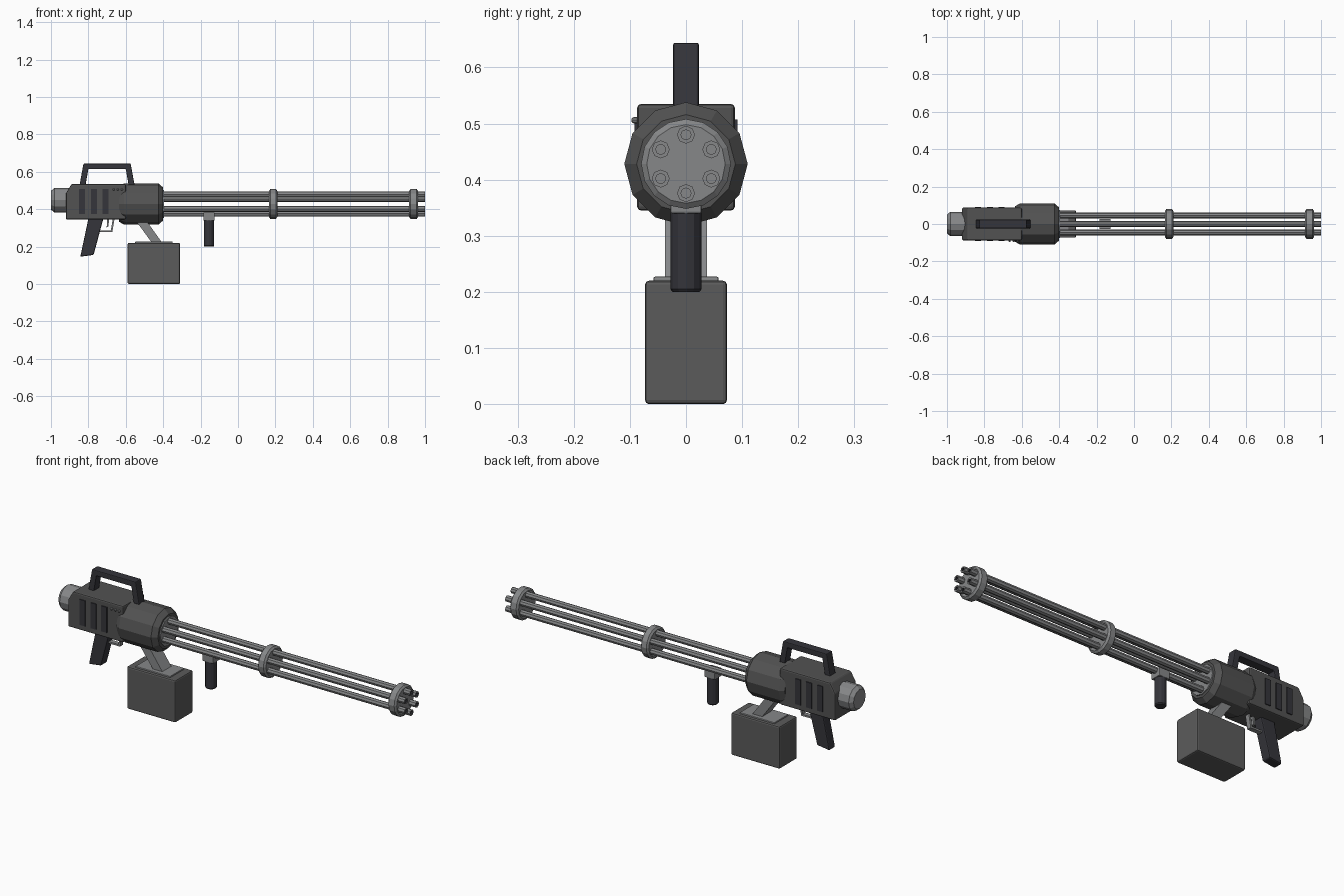
import bpy, bmesh, math
from mathutils import Vector, Matrix

cube = bpy.data.objects.get("Cube")
if cube:
    bpy.data.objects.remove(cube)


def material(name, r, g, b):
    m = bpy.data.materials.new(name)
    m.use_nodes = True
    m.diffuse_color = (r, g, b, 1)
    m.node_tree.nodes["Principled BSDF"].inputs["Base Color"].default_value = (r, g, b, 1)
    return m


DARK = material("dark grey paint", 0.085, 0.085, 0.085)
BOX = material("ammo box grey", 0.105, 0.105, 0.105)
METAL = material("light metal", 0.24, 0.245, 0.25)
BLACK = material("black rubber", 0.035, 0.035, 0.043)
AXIS_Z = 0.428


def finish(name, bm, mats, bevel=0):
    bmesh.ops.recalc_face_normals(bm, faces=bm.faces[:])
    me = bpy.data.meshes.new(name)
    bm.to_mesh(me)
    bm.free()
    for m in mats:
        me.materials.append(m)
    ob = bpy.data.objects.new(name, me)
    bpy.context.collection.objects.link(ob)
    if bevel:
        mod = ob.modifiers.new("Bevel", "BEVEL")
        mod.width = bevel
        mod.segments = 2
        mod.limit_method = "ANGLE"
    return ob


def prism(name, outline, half, mat, bevel=0.0, y=0.0):
    """Side outline (x, z) pulled to a width of two halves across y."""
    bm = bmesh.new()
    face = bm.faces.new([bm.verts.new((x, y - half, z)) for x, z in outline])
    ext = bmesh.ops.extrude_face_region(bm, geom=[face])
    verts = [v for v in ext["geom"] if isinstance(v, bmesh.types.BMVert)]
    bmesh.ops.translate(bm, verts=verts, vec=(0, 2 * half, 0))
    return finish(name, bm, [mat], bevel)


def block(name, x0, x1, z0, z1, half, mat, bevel=0.0, y=0.0):
    return prism(name, [(x0, z0), (x1, z0), (x1, z1), (x0, z1)], half, mat, bevel, y)


def turned(name, profile, sides, mats, centre=(0, 0, AXIS_Z), rot=None, dark_bore=False):
    """Profile of (length, radius) turned about the x axis."""
    bm = bmesh.new()
    rings = []
    for x, r in profile:
        turn = [2 * math.pi * k / sides for k in range(sides)]
        rings.append([bm.verts.new((x, r * math.cos(a), r * math.sin(a))) for a in turn])
    for a, b in zip(rings, rings[1:]):
        for k in range(sides):
            n = (k + 1) % sides
            bm.faces.new((a[k], a[n], b[n], b[k]))
    bm.faces.new(rings[0])
    bm.faces.new(rings[-1])
    if dark_bore:
        for f in bm.faces:
            inner = all(math.hypot(v.co.y, v.co.z) < 0.0105 for v in f.verts)
            f.material_index = 1 if inner else 0
    if rot:
        bmesh.ops.rotate(bm, verts=bm.verts[:], matrix=rot)
    bmesh.ops.translate(bm, verts=bm.verts[:], vec=Vector(centre))
    return finish(name, bm, mats)


# Receiver, motor and drum
prism("receiver", [(-0.92, 0.345), (-0.60, 0.345), (-0.60, 0.535), (-0.89, 0.535), (-0.92, 0.485)],
      0.087, DARK, 0.007)
turned("motor", [(-1.0, 0.05), (-0.982, 0.065), (-0.88, 0.065)], 12, [METAL], (0, 0, 0.448))
turned("drum", [(-0.635, 0.095), (-0.61, 0.11), (-0.425, 0.11), (-0.40, 0.088)], 12, [DARK])
turned("barrel_hub", [(-0.41, 0.078), (-0.395, 0.075)], 12, [METAL])

# Side vents and bolts
for side, label in ((-1, "right"), (1, "left")):
    for i in range(3):
        x = -0.85 + i * 0.063
        block(f"{label}_vent_{i + 1}", x, x + 0.032, 0.374, 0.507, 0.003, BLACK, 0, side * 0.0885)
to_side = Matrix.Rotation(-math.pi / 2, 3, "Z")
for i in range(3):
    turned(f"bolt_{i + 1}", [(0, 0.006), (0.007, 0.006), (0.011, 0.003)], 8, [METAL],
           (-0.665 + i * 0.022, -0.086, 0.506), to_side)

# Six hollow barrels
for k in range(6):
    a = math.radians(30 + 60 * k)
    turned(f"barrel_{k + 1}", [(-0.42, 0.016), (1.0, 0.016), (1.0, 0.009), (0.96, 0.009)], 8,
           [METAL, BLACK], (0, 0.052 * math.cos(a), AXIS_Z + 0.052 * math.sin(a)), None, True)

# Barrel clamps
for name, x0, x1 in (("middle_clamp", 0.165, 0.21), ("muzzle_clamp", 0.915, 0.963)):
    turned(name, [(x0, 0.07), (x0 + 0.008, 0.08), (x1 - 0.008, 0.08), (x1, 0.07)], 16, [METAL])

# Carry handle
prism("carry_handle", [(-0.847, 0.53), (-0.826, 0.644), (-0.574, 0.644), (-0.553, 0.53),
                       (-0.585, 0.53), (-0.6, 0.615), (-0.8, 0.615), (-0.815, 0.53)],
      0.023, BLACK, 0.004)

# Pistol grip, trigger and guard
prism("pistol_grip", [(-0.80, 0.35), (-0.72, 0.35), (-0.772, 0.156), (-0.843, 0.146)], 0.026, BLACK, 0.006)
prism("trigger_guard", [(-0.74, 0.278), (-0.672, 0.278), (-0.66, 0.35), (-0.669, 0.35),
                        (-0.68, 0.287), (-0.74, 0.287)], 0.012, METAL)
prism("trigger", [(-0.70, 0.35), (-0.688, 0.35), (-0.694, 0.305), (-0.702, 0.303)], 0.006, METAL)

# Ammunition box, lid and feed chute
block("ammo_box", -0.59, -0.31, 0.0, 0.22, 0.073, BOX, 0.007)
block("ammo_box_lid", -0.55, -0.35, 0.21, 0.227, 0.058, METAL, 0.003)
prism("feed_chute", [(-0.562, 0.36), (-0.505, 0.36), (-0.405, 0.22), (-0.46, 0.22)], 0.037, METAL)

# Front grip and its mount
block("grip_mount", -0.185, -0.125, 0.34, 0.383, 0.028, METAL, 0.003)
turned("front_grip", [(0.2, 0.024), (0.205, 0.028), (0.345, 0.028)], 12, [BLACK],
       (-0.155, 0, 0), Matrix.Rotation(-math.pi / 2, 3, "Y"))
